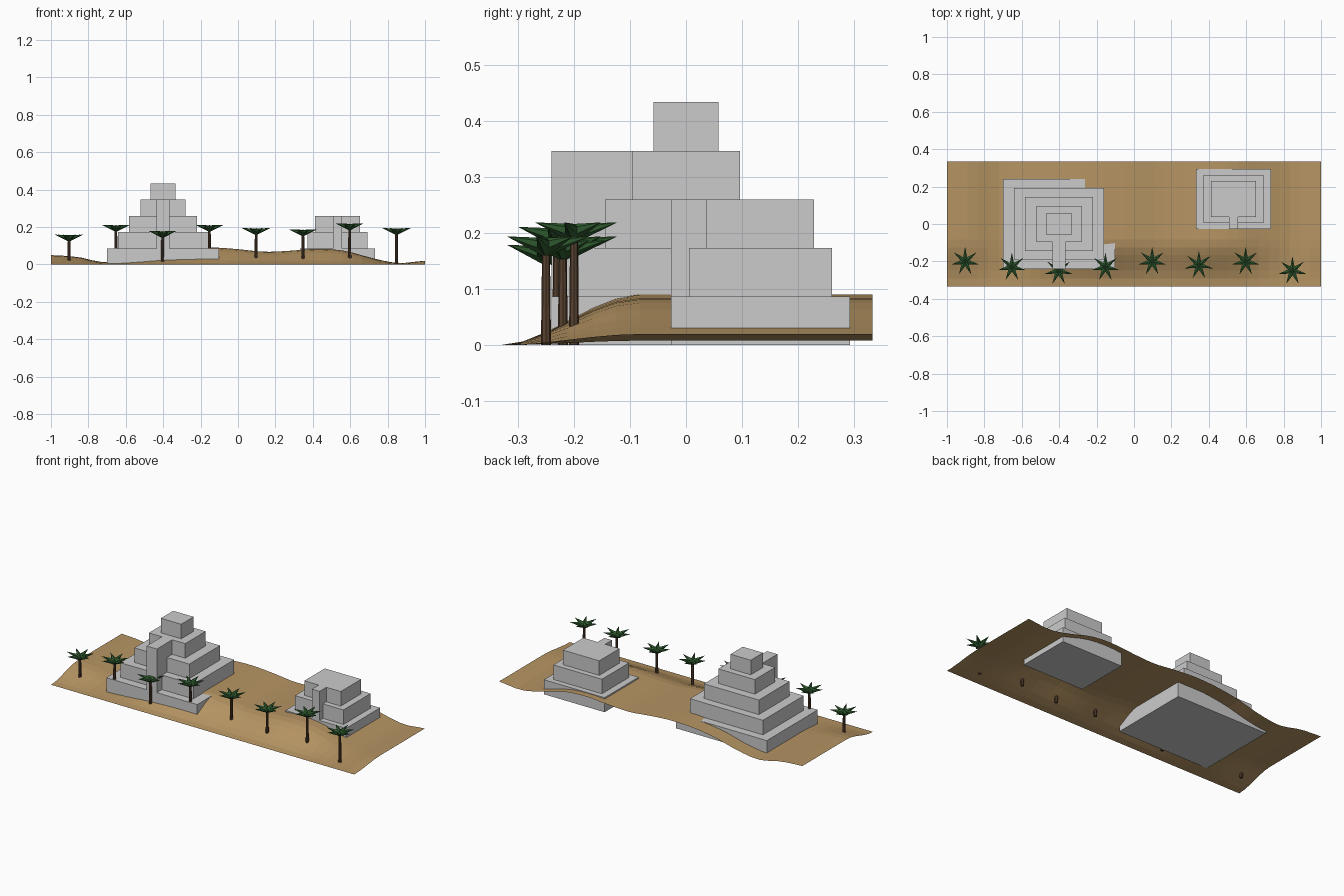
import bpy, bmesh, math
from mathutils import Matrix, Vector

cube = bpy.data.objects.get("Cube")
if cube:
    bpy.data.objects.remove(cube, do_unlink=True)


def material(name, rgb):
    m = bpy.data.materials.new(name)
    m.use_nodes = True
    m.diffuse_color = (*rgb, 1)
    bsdf = next(n for n in m.node_tree.nodes if n.type == 'BSDF_PRINCIPLED')
    bsdf.inputs["Base Color"].default_value = (*rgb, 1)
    bsdf.inputs["Roughness"].default_value = 0.9
    return m


STONE = material("grey stone", (0.6, 0.6, 0.6))
SAND = material("desert sand", (0.47, 0.30, 0.125))
BARK = material("palm bark", (0.10, 0.055, 0.03))
LEAF = material("palm green", (0.03, 0.11, 0.03))


def finish(name, bm, mat):
    mesh = bpy.data.meshes.new(name)
    bm.to_mesh(mesh)
    bm.free()
    mesh.materials.append(mat)
    obj = bpy.data.objects.new(name, mesh)
    bpy.context.collection.objects.link(obj)
    return obj


def box(name, x0, x1, y0, y1, z0, z1):
    bm = bmesh.new()
    size = Matrix.Diagonal((x1 - x0, y1 - y0, z1 - z0, 1))
    place = Matrix.Translation(((x0 + x1) / 2, (y0 + y1) / 2, (z0 + z1) / 2))
    bmesh.ops.create_cube(bm, size=1, matrix=place @ size)
    return finish(name, bm, STONE)


# Dune sheet: ridge heights along x, ramping up from the flat front edge
RIDGE = [.05, .04, .012, .03, .065, .085, .091, .082, .068, .074, .084, .073, .035, .008, .02]


def ridge(x):
    t = (x + 1) / 2 * (len(RIDGE) - 1)
    i = min(int(t), len(RIDGE) - 2)
    f = t - i
    a, b, c, d = (RIDGE[max(0, min(j, len(RIDGE) - 1))] for j in range(i - 1, i + 3))
    return b + f / 2 * (c - a + f * (2 * a - 5 * b + 4 * c - d + f * (3 * (b - c) + d - a)))


def ramp(y):
    t = max(0, min(1, (y + 0.333) / 0.25))
    return t * t * (3 - 2 * t)


bm = bmesh.new()
bmesh.ops.create_grid(bm, x_segments=36, y_segments=16, size=1)
for v in bm.verts:
    v.co.y *= 0.333
    v.co.z = max(0, ridge(v.co.x) * ramp(v.co.y))
ground = finish("sand_dunes", bm, SAND)

# Stepped pyramids: stacked tiers and a stair block on the front
STEP = 0.0868


def pyramid(name, cx, cy, tiers, stair_half):
    for i, (hx, hy) in enumerate(tiers):
        box(f"{name}_tier_{i + 1}", cx - hx, cx + hx, cy - hy, cy + hy, i * STEP, (i + 1) * STEP)
    stair_top = STEP * min(len(tiers), 4)
    front = cy - tiers[0][1]
    back = cy - tiers[min(len(tiers), 4) - 1][1]
    box(f"{name}_stair", cx - stair_half, cx + stair_half, front, back, 0, stair_top)


pyramid("large_pyramid", -0.401, 0,
        [(.30, .24), (.241, .192), (.181, .145), (.12, .096), (.067, .058)], 0.034)
pyramid("small_pyramid", 0.532, 0.133, [(.2, .16), (.16, .128), (.12, .096)], 0.025)


# Palms: straight trunk and a star of seven pointed fronds
def palm(n, x, y, top):
    bm = bmesh.new()
    bmesh.ops.create_cone(bm, cap_ends=True, segments=8, radius1=0.009, radius2=0.007,
                          depth=top, matrix=Matrix.Translation((x, y, top / 2)))
    finish(f"palm_trunk_{n}", bm, BARK)

    bm = bmesh.new()
    length = 0.08
    for k in range(7):
        turn = math.pi / 2 + k * math.tau / 7
        out = Vector((math.cos(turn), math.sin(turn), 0.25)).normalized()
        spin = out.to_track_quat('Z', 'Y').to_matrix().to_4x4()
        place = Matrix.Translation(Vector((x, y, top)) + out * length / 2)
        bmesh.ops.create_cone(bm, cap_ends=True, segments=6, radius1=0.017, radius2=0,
                              depth=length, matrix=place @ spin)
    finish(f"palm_fronds_{n}", bm, LEAF)


SPOTS = [(-.20, .14), (-.23, .192), (-.25, .16), (-.23, .192),
         (-.20, .175), (-.22, .168), (-.20, .2), (-.25, .175)]
for n, (y, top) in enumerate(SPOTS):
    palm(n + 1, -0.903 + 0.25 * n, y, top)
